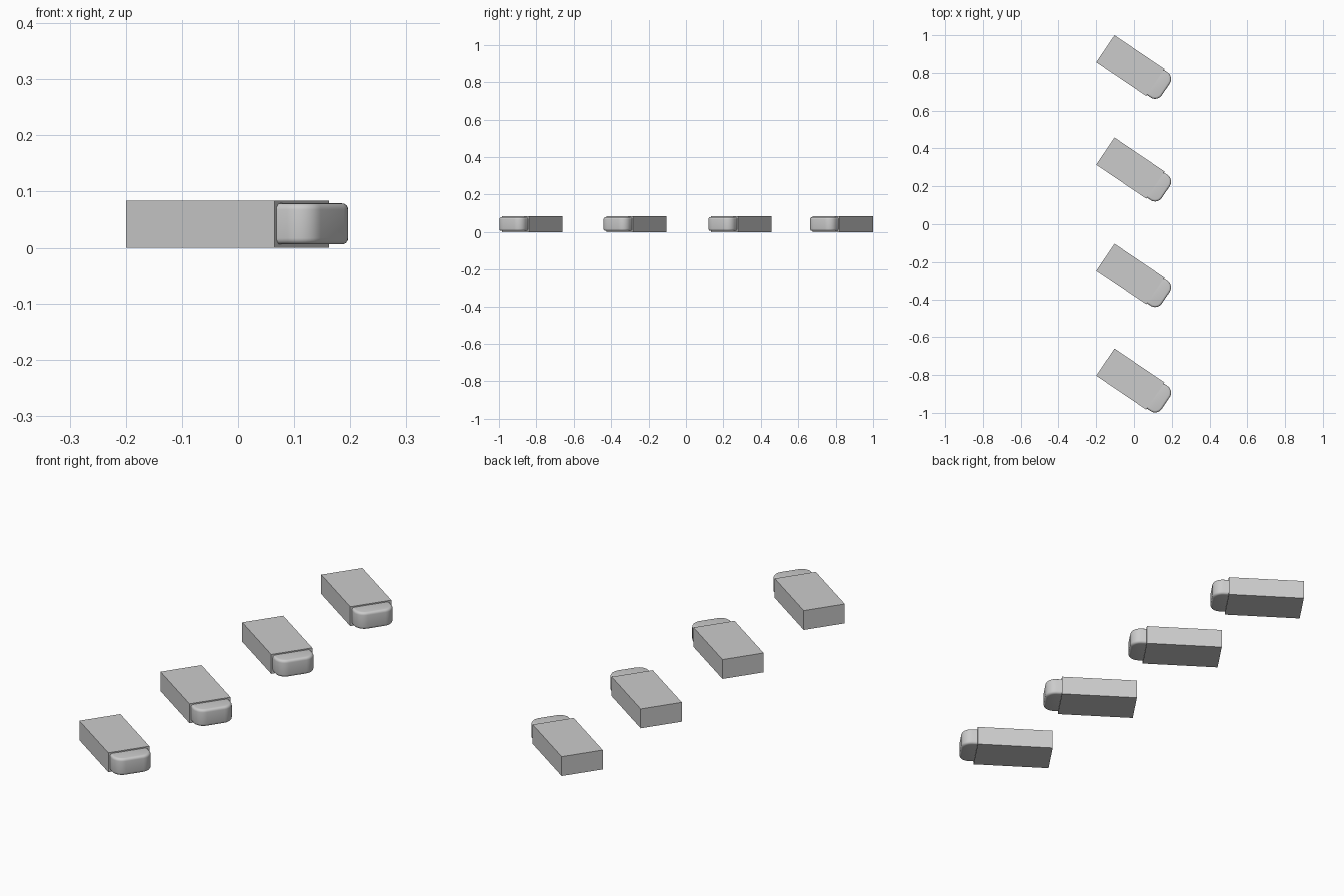
import bpy, bmesh
from math import radians, sin, cos, pi

if "Cube" in bpy.data.objects:
    bpy.data.objects.remove(bpy.data.objects["Cube"])

BOX_L, BOX_W, BOX_H = 0.32, 0.173, 0.084
NOSE, HALF, R = 0.386, 0.080, 0.043
ANGLE = radians(-34.1)


def prism(name, outline, z0, z1, bevel=0.0):
    """Extrude a plan outline upward, rounding the rims if asked."""
    bm = bmesh.new()
    base = bm.faces.new([bm.verts.new((x, y, z0)) for x, y in outline])
    ext = bmesh.ops.extrude_face_region(bm, geom=[base])
    for v in ext["geom"]:
        if isinstance(v, bmesh.types.BMVert):
            v.co.z = z1
    if bevel:
        rims = [e for e in bm.edges if abs(e.verts[0].co.z - e.verts[1].co.z) < 1e-6]
        bmesh.ops.bevel(bm, geom=rims, offset=bevel, segments=4,
                        profile=0.5, affect='EDGES')
    bmesh.ops.recalc_face_normals(bm, faces=bm.faces)
    mesh = bpy.data.meshes.new(name)
    bm.to_mesh(mesh)
    bm.free()
    obj = bpy.data.objects.new(name, mesh)
    bpy.context.collection.objects.link(obj)
    return obj


# Plan outlines, measured from the middle of the rear edge
w = BOX_W / 2
body_plan = [(0, -w), (BOX_L, -w), (BOX_L, w), (0, w)]
cab_plan = [(BOX_L - 0.02, -HALF)]
for side in (-1, 1):
    for i in range(9):
        a = i / 8 * pi / 2 + (-pi / 2 if side < 0 else 0)
        cab_plan.append((NOSE - R + R * cos(a), side * (HALF - R) + R * sin(a)))
cab_plan.append((BOX_L - 0.02, HALF))

# Four identical vehicles parked at a slant
for n, rear_y in enumerate((0.9285, 0.386, -0.175, -0.732), 1):
    body = prism(f"cargo_body_{n}", body_plan, 0.0, BOX_H)
    cab = prism(f"rounded_cab_{n}", cab_plan, 0.006, 0.079, bevel=0.011)
    for obj in (body, cab):
        obj.location = (-0.1515, rear_y, 0)
        obj.rotation_euler.z = ANGLE
    bpy.ops.object.select_all(action='DESELECT')
    cab.select_set(True)
    bpy.context.view_layer.objects.active = cab
    bpy.ops.object.shade_smooth_by_angle(angle=radians(40))
